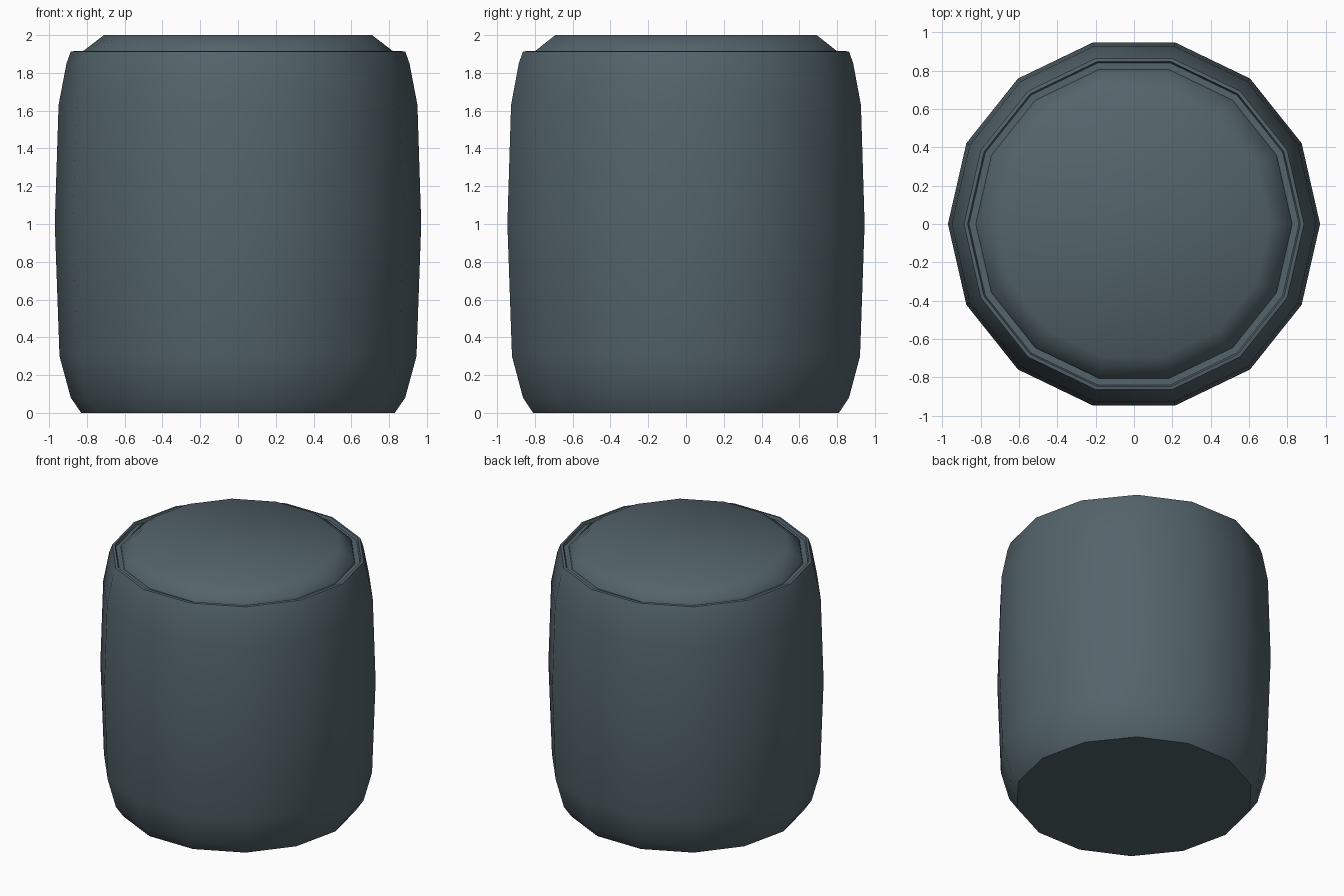
import bpy, bmesh, math

if "Cube" in bpy.data.objects:
    bpy.data.objects.remove(bpy.data.objects["Cube"])

SIDES = 14

slate = bpy.data.materials.new("slate_grey")
slate.diffuse_color = (0.088, 0.128, 0.146, 1)
slate.use_nodes = True
slate.node_tree.nodes["Principled BSDF"].inputs["Base Color"].default_value = slate.diffuse_color


def lathe(name, profile, angle):
    """Revolve a (radius, z) profile, bottom to top, and cap both ends."""
    bm = bmesh.new()
    rings = []
    for r, z in profile:
        rings.append([bm.verts.new((r * math.cos(2 * math.pi * i / SIDES),
                                    r * math.sin(2 * math.pi * i / SIDES), z))
                      for i in range(SIDES)])
    for a, b in zip(rings, rings[1:]):
        for i in range(SIDES):
            j = (i + 1) % SIDES
            bm.faces.new((a[i], a[j], b[j], b[i]))
    bm.faces.new(rings[0][::-1])
    bm.faces.new(rings[-1])
    me = bpy.data.meshes.new(name)
    bm.to_mesh(me)
    bm.free()
    me.materials.append(slate)
    ob = bpy.data.objects.new(name, me)
    bpy.context.collection.objects.link(ob)
    bpy.ops.object.select_all(action='DESELECT')
    ob.select_set(True)
    bpy.context.view_layer.objects.active = ob
    bpy.ops.object.shade_smooth_by_angle(angle=math.radians(angle))
    return ob


# Bulging barrel body, rim, shallow groove and domed lid in one profile
lathe("barrel", [
    (0.83, 0.0), (0.885, 0.08), (0.945, 0.30), (0.97, 1.0), (0.95, 1.63),
    (0.908, 1.85), (0.886, 1.912),      # shoulder
    (0.868, 1.915), (0.86, 1.895),      # rim and groove wall
    (0.825, 1.895), (0.82, 1.915),      # groove floor, lid edge
    (0.71, 2.0),                        # lid slope and flat top
], 50)
